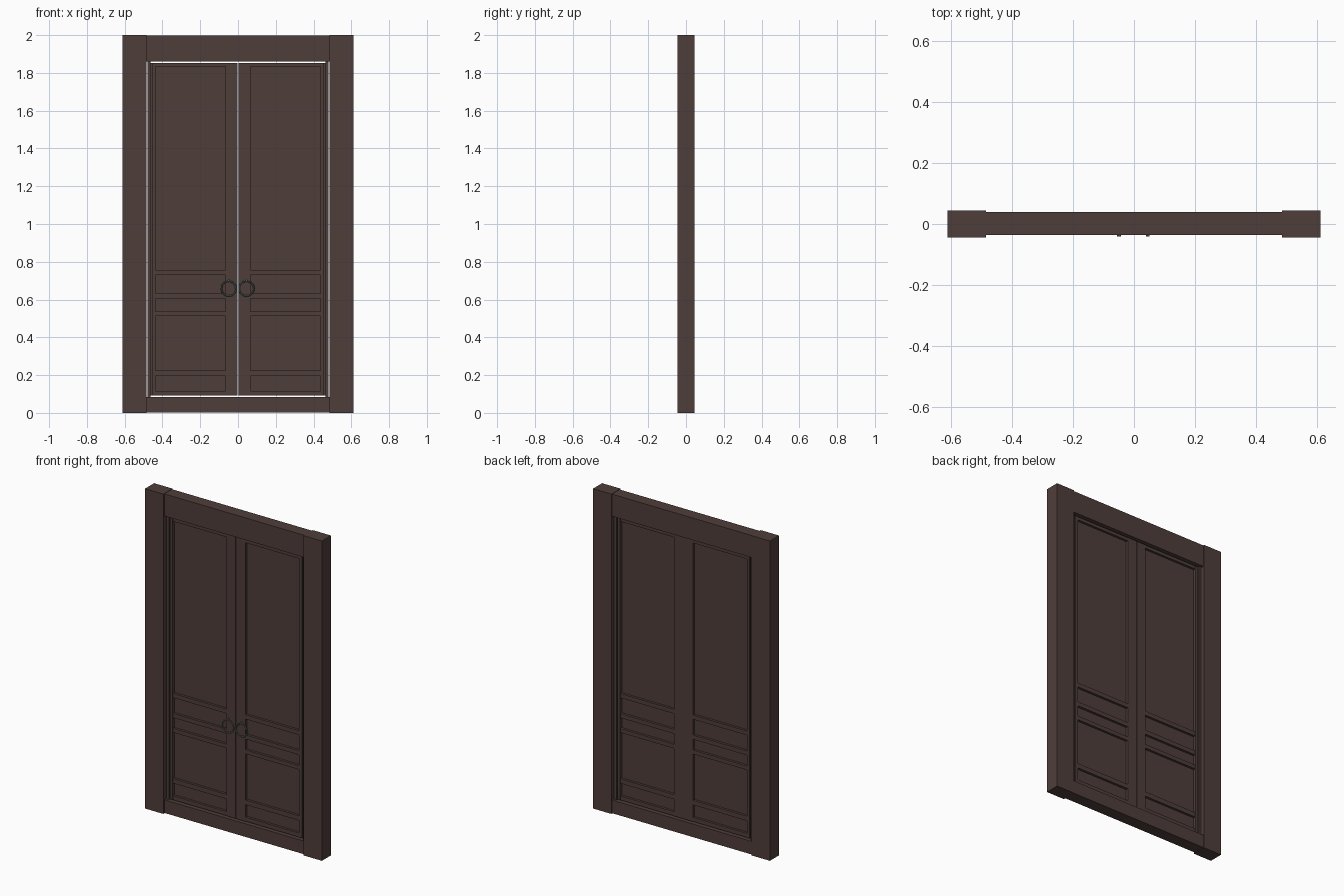
import bpy, math

if "Cube" in bpy.data.objects:
    bpy.data.objects.remove(bpy.data.objects["Cube"])


def material(name, rgb):
    m = bpy.data.materials.new(name)
    m.diffuse_color = (*rgb, 1)
    m.use_nodes = True
    m.node_tree.nodes["Principled BSDF"].inputs["Base Color"].default_value = m.diffuse_color
    return m


WOOD = material("dark brown wood", (0.076, 0.048, 0.042))
METAL = material("grey green metal", (0.11, 0.15, 0.15))


def box(name, x0, x1, y0, y1, z0, z1):
    bpy.ops.mesh.primitive_cube_add(
        size=1, location=((x0 + x1) / 2, (y0 + y1) / 2, (z0 + z1) / 2))
    o = bpy.context.object
    o.name = name
    o.scale = (x1 - x0, y1 - y0, z1 - z0)
    bpy.ops.object.transform_apply(location=False, rotation=False, scale=True)
    o.data.materials.append(WOOD)
    return o


def both(name, x0, x1, *rest):
    # the same part on the left and right
    box(name + "_right", x0, x1, *rest)
    box(name + "_left", -x1, -x0, *rest)


# outer frame
both("jamb", 0.485, 0.612, -0.045, 0.045, 0, 2)
box("header", -0.485, 0.485, -0.036, 0.04, 1.86, 1.998)
box("sill", -0.485, 0.485, -0.036, 0.04, 0.003, 0.085)

# door leaves: stiles, edge strip and recessed panel
F, B = -0.021, 0.025
Z0, Z1 = 0.091, 1.853
both("edge_strip", 0.464, 0.479, F, B, 0.085, 1.86)
both("outer_stile", 0.438, 0.456, F, B, Z0, Z1)
both("meeting_stile", 0.0015, 0.065, F, B, Z0, Z1)
both("panel", 0.002, 0.47, -0.004, 0.008, Z0 + 0.001, Z1 - 0.001)

# cross bars between the panels
for i, (a, b) in enumerate([(Z0, 0.117), (0.195, 0.224), (0.513, 0.538),
                            (0.605, 0.632), (0.73, 0.757), (1.833, Z1)]):
    both("cross_bar_%d" % i, 0.065, 0.438, F + 0.002, B - 0.002, a, b)

# ring handles with a beaded rim and a small mount on top
for side, cx in (("left", -0.049), ("right", 0.045)):
    bpy.ops.mesh.primitive_torus_add(
        major_radius=0.039, minor_radius=0.004, major_segments=20, minor_segments=6,
        location=(cx, F - 0.008, 0.658), rotation=(math.pi / 2, 0, 0))
    parts = [bpy.context.object]
    for k in range(12):
        a = k * math.tau / 12
        bpy.ops.mesh.primitive_ico_sphere_add(
            subdivisions=1, radius=0.0055,
            location=(cx + 0.039 * math.cos(a), F - 0.008, 0.658 + 0.039 * math.sin(a)))
        parts.append(bpy.context.object)
    bpy.ops.mesh.primitive_cylinder_add(
        vertices=8, radius=0.006, depth=0.021,
        location=(cx, F - 0.0095, 0.703), rotation=(math.pi / 2, 0, 0))
    parts.append(bpy.context.object)
    for p in parts:
        p.name = "ring_handle_" + side
        p.data.materials.append(METAL)
